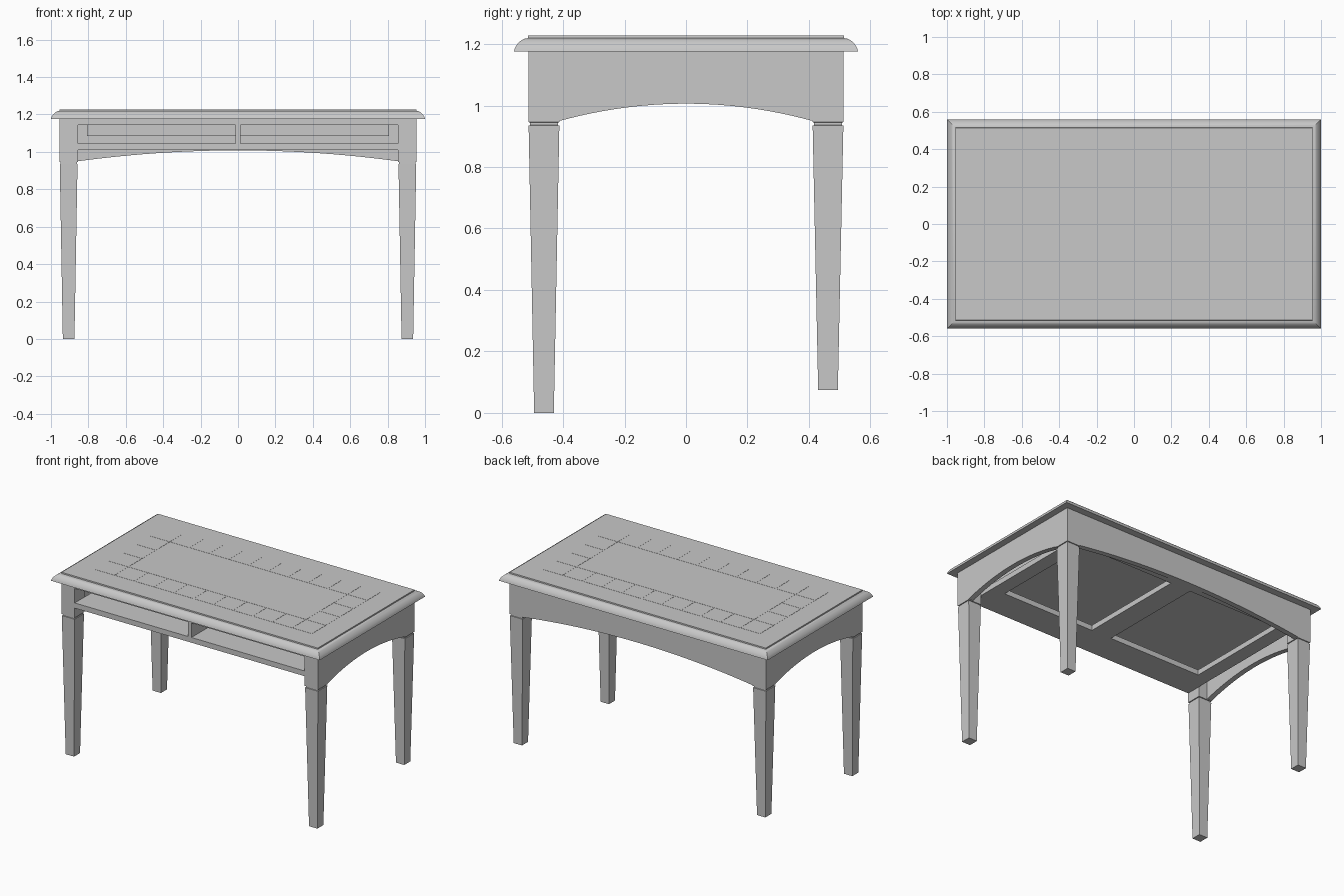
import bpy
import bmesh

cube = bpy.data.objects.get("Cube")
if cube:
    bpy.data.objects.remove(cube, do_unlink=True)

GREY = (0.58, 0.58, 0.58, 1)
mat = bpy.data.materials.new("plain grey")
mat.use_nodes = True
mat.diffuse_color = GREY
mat.node_tree.nodes["Principled BSDF"].inputs["Base Color"].default_value = GREY


def finish(name, bm):
    bmesh.ops.recalc_face_normals(bm, faces=bm.faces)
    mesh = bpy.data.meshes.new(name)
    bm.to_mesh(mesh)
    bm.free()
    mesh.materials.append(mat)
    obj = bpy.data.objects.new(name, mesh)
    bpy.context.collection.objects.link(obj)
    return obj


def loft(name, rings):
    """Stack of rectangles (cx, cy, half_x, half_y, z), capped at both ends."""
    bm = bmesh.new()
    loops = [[bm.verts.new((cx + sx * hx, cy + sy * hy, z))
              for sx, sy in ((-1, -1), (1, -1), (1, 1), (-1, 1))]
             for cx, cy, hx, hy, z in rings]
    for a, b in zip(loops, loops[1:]):
        for i in range(4):
            j = (i + 1) % 4
            bm.faces.new((a[i], a[j], b[j], b[i]))
    bm.faces.new(loops[0])
    bm.faces.new(loops[-1])
    return finish(name, bm)


def box(name, x0, x1, y0, y1, z0, z1):
    cx, cy, hx, hy = (x0 + x1) / 2, (y0 + y1) / 2, abs(x1 - x0) / 2, abs(y1 - y0) / 2
    return loft(name, [(cx, cy, hx, hy, z0), (cx, cy, hx, hy, z1)])


def arched_apron(name, half, rise, place, steps=24):
    """Board with an arched lower edge; place(t, depth, z) maps it into the model."""
    bm = bmesh.new()
    rows = []
    for i in range(steps + 1):
        t = half * (2 * i / steps - 1)
        low = SPRING + rise * (1 - (t / half) ** 2)
        rows.append([bm.verts.new(place(t, d, z))
                     for d, z in ((0, low), (0, UNDER), (1, UNDER), (1, low))])
    for a, b in zip(rows, rows[1:]):
        for i in range(4):
            j = (i + 1) % 4
            bm.faces.new((a[i], a[j], b[j], b[i]))
    bm.faces.new(rows[0])
    bm.faces.new(rows[-1])
    return finish(name, bm)


UNDER, TOP = 1.175, 1.227   # underside and upper face of the top
SPRING = 0.95               # where the arches start
OX, OY = 0.955, 0.513       # outer faces of the frame
IX, IY = 0.856, 0.411       # inner faces of the leg blocks
FLOOR0, FLOOR1 = 1.011, 1.046
THICK = 0.035

# Table top with rounded rim and a small raised step
rim = [(0, UNDER), (0.003, 1.186), (0.008, 1.195), (0.015, 1.204),
       (0.024, 1.212), (0.034, 1.217), (0.045, 1.219), (0.046, TOP)]
top = loft("table_top", [(0, 0, 1 - d, 0.56 - d, z) for d, z in rim])
bpy.ops.object.select_all(action="DESELECT")
top.select_set(True)
bpy.context.view_layer.objects.active = top
bpy.ops.object.shade_smooth_by_angle(angle=0.6)

# Inlaid border tiles around a plain centre panel
PITCH, GAP, COLS, ROWS = 0.147, 0.002, 11, 5
TILE0, TILE1 = TOP - 0.001, TOP + 0.001
for c in range(COLS):
    for r in range(ROWS):
        if c in (0, COLS - 1) or r in (0, ROWS - 1):
            x, y = (c - COLS / 2) * PITCH, (r - ROWS / 2) * PITCH
            box("border_tile", x + GAP, x + PITCH - GAP, y + GAP, y + PITCH - GAP, TILE0, TILE1)
px, py = PITCH * (COLS / 2 - 1) - GAP, PITCH * (ROWS / 2 - 1) - GAP
box("centre_panel", -px, px, -py, py, TILE0, TILE1)

# Deep body of the inlay, hanging below the top
bx, by = PITCH * COLS / 2, PITCH * ROWS / 2
box("inlay_body", -bx, bx, -by, by, 1.084, UNDER)

# Legs: corner block, narrow neck and tapered shaft in one piece
for sx in (-1, 1):
    for sy, foot in ((-1, 0), (1, 0.075)):
        cx, cy = sx * (OX + IX) / 2, sy * (OY + IY) / 2
        hx, hy = (OX - IX) / 2, (OY - IY) / 2
        name = ("left" if sx > 0 else "right") + ("_front_leg" if sy < 0 else "_back_leg")
        loft(name, [(cx, cy, 0.031, 0.032, foot),
                    (cx, cy, hx - 0.002, hy - 0.001, 0.935),
                    (cx, cy, hx - 0.006, hy - 0.006, 0.936),
                    (cx, cy, hx - 0.006, hy - 0.006, 0.945),
                    (cx, cy, hx, hy, 0.946),
                    (cx, cy, hx, hy, UNDER)])

# Arched aprons at the back and both sides
arched_apron("back_apron", IX, 0.058, lambda t, d, z: (t, OY - d * THICK, z))
for s, name in ((1, "left_apron"), (-1, "right_apron")):
    arched_apron(name, IY, 0.056, lambda t, d, z: (s * (OX - d * THICK), t, z))

# Front rails and divider of the two open compartments
box("front_top_rail", -IX, IX, -OY, -OY + 0.04, 1.143, UNDER)
box("front_lower_rail", -IX, IX, -OY, -IY, FLOOR0, FLOOR1)
box("compartment_divider", -0.013, 0.013, -OY, OY - THICK, FLOOR0, UNDER)

# Compartment floor with two large openings under the inlay
RX0, RX1, RY0, RY1 = 0.075, 0.76, -0.305, 0.435
BACK = OY - THICK
box("floor_front", -IX, IX, -IY, RY0, FLOOR0, FLOOR1)
box("floor_back", -IX, IX, RY1, BACK, FLOOR0, FLOOR1)
box("floor_middle", -RX0, RX0, RY0, RY1, FLOOR0, FLOOR1)
for s in (-1, 1):
    box("floor_side", s * RX1, s * IX, RY0, RY1, FLOOR0, FLOOR1)
